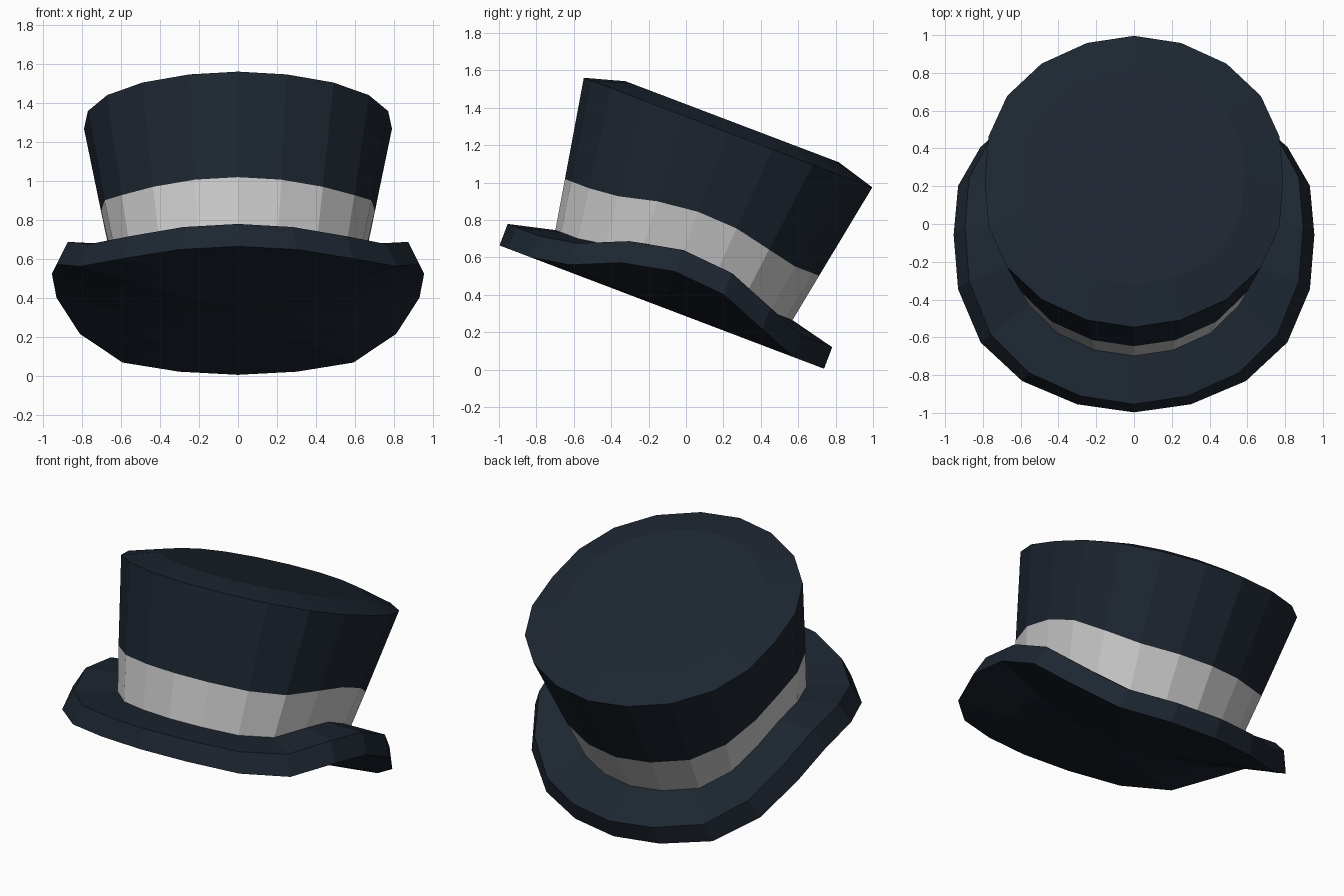
import bpy, bmesh, math
from mathutils import Matrix

if "Cube" in bpy.data.objects:
    bpy.data.objects.remove(bpy.data.objects["Cube"])

SIDES = 20
HALF = SIDES // 2
TILT = Matrix.Rotation(math.radians(-20.8), 4, 'X')
# half outline, front to back: relative half width and upward curl of the brim
WIDTH = [0, .315, .62, .85, .975, 1, .975, .85, .62, .315, 0]
CURL = [0, 0, 0, .035, .145, .203, .18, .08, 0, 0, 0]


def ring(rx, ry, w, curl=0.0):
    """One oval loop in the hat's own frame, with its sides lifted by the curl."""
    pts = []
    for i in range(SIDES):
        j, s = (i, 1) if i <= HALF else (SIDES - i, -1)
        y = -.24 - ry * math.cos(math.pi * j / HALF)
        pts.append((s * rx * WIDTH[j], y, w + curl * CURL[j]))
    return pts


def loft(name, rings, mat=None, cap_end=False, centre_end=None):
    bm = bmesh.new()
    loops = [[bm.verts.new(p) for p in r] for r in rings]
    for a, b in zip(loops, loops[1:]):
        for i in range(SIDES):
            k = (i + 1) % SIDES
            bm.faces.new((a[i], a[k], b[k], b[i]))
    if cap_end:
        bm.faces.new(loops[-1])
    if centre_end is not None:
        c = bm.verts.new((0, -.24, centre_end))
        for i in range(SIDES):
            bm.faces.new((loops[-1][i], loops[-1][(i + 1) % SIDES], c))
    bm.transform(TILT)
    me = bpy.data.meshes.new(name)
    bm.to_mesh(me)
    bm.free()
    ob = bpy.data.objects.new(name, me)
    bpy.context.collection.objects.link(ob)
    if mat:
        me.materials.append(mat)
    return ob


felt = bpy.data.materials.new("dark_felt")
felt.diffuse_color = (.012, .019, .03, 1)
felt.use_nodes = True
felt.node_tree.nodes["Principled BSDF"].inputs["Base Color"].default_value = felt.diffuse_color

base = ring(.655, .678, .45, .7)
band_top = ring(.702, .727, .723, .44)

# flared crown with a chamfered flat top
loft("crown", [band_top, ring(.79, .825, 1.265), ring(.585, .61, 1.327)],
     felt, cap_end=True)

# ribbon around the foot of the crown
loft("hat_band", [base, band_top])

# thick brim curled up at the sides: underside centre, outer edge, crown foot
loft("brim", [base, ring(.895, .928, .39, 1), ring(.955, .928, .267, 1),
              ring(.62, .62, .267, .42), ring(.3, .3, .267, .1)][::-1], felt)
loft("brim_underside_centre", [ring(.3, .3, .267, .1)][:1], felt, centre_end=.267)

# consistent outward facing: flip faces of the brim parts pointing inward
for name in ("brim_underside_centre",):
    me = bpy.data.objects[name].data
    if me.polygons[0].normal.z > 0:
        me.flip_normals()
